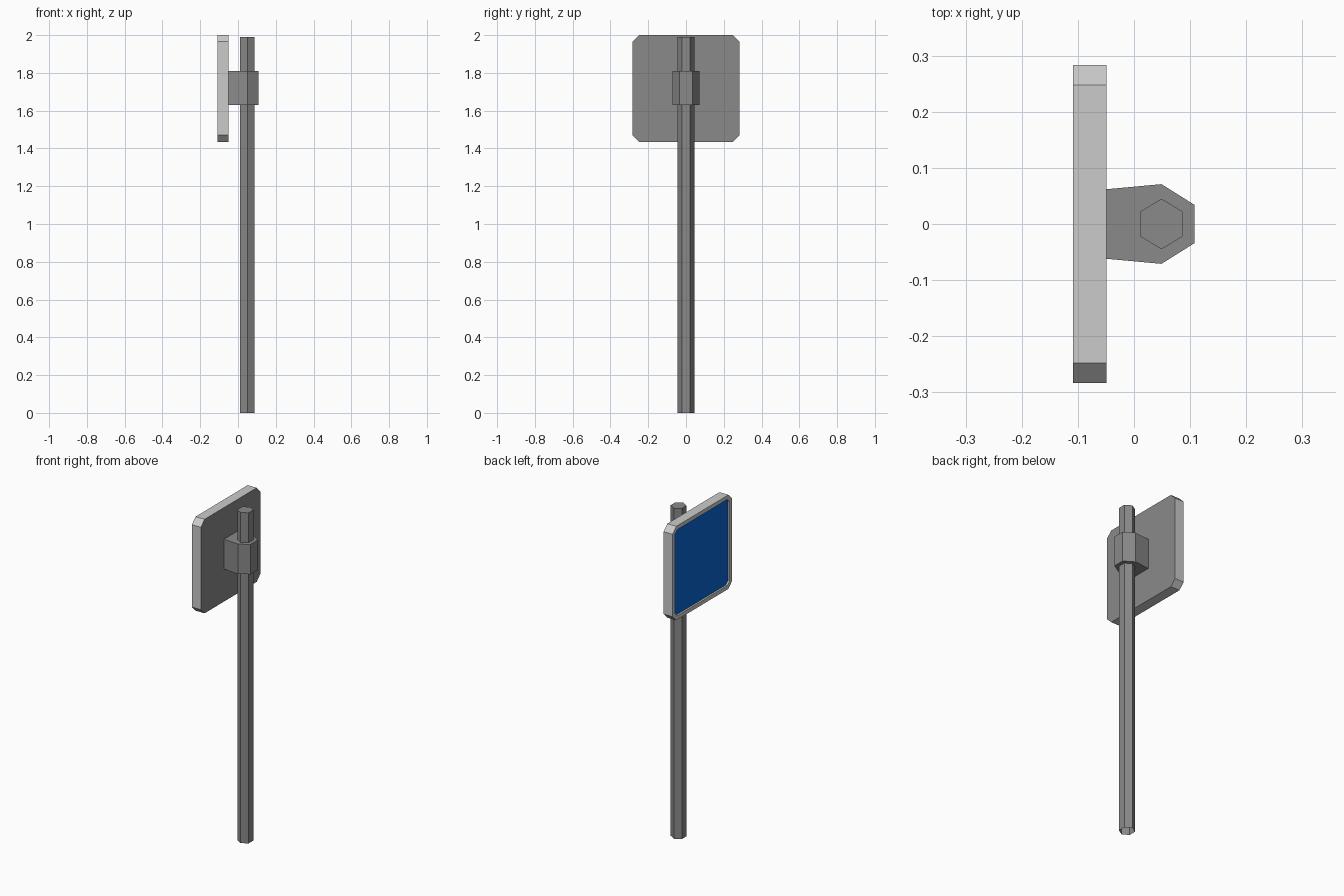
import bpy, bmesh, math
from mathutils import Vector

if "Cube" in bpy.data.objects:
    bpy.data.objects.remove(bpy.data.objects["Cube"])


def material(name, r, g, b):
    m = bpy.data.materials.new(name)
    m.diffuse_color = (r, g, b, 1)
    m.use_nodes = True
    m.node_tree.nodes["Principled BSDF"].inputs["Base Color"].default_value = m.diffuse_color
    return m


def finish(name, bm, mats):
    bmesh.ops.recalc_face_normals(bm, faces=bm.faces)
    mesh = bpy.data.meshes.new(name)
    bm.to_mesh(mesh)
    bm.free()
    obj = bpy.data.objects.new(name, mesh)
    bpy.context.collection.objects.link(obj)
    for m in mats:
        mesh.materials.append(m)
    return obj


def prism(points, direction):
    """Extrude a closed outline; returns bmesh, start cap and end cap."""
    bm = bmesh.new()
    start = bm.faces.new([bm.verts.new(p) for p in points])
    ext = bmesh.ops.extrude_face_region(bm, geom=[start], use_keep_orig=True)
    verts = [g for g in ext["geom"] if isinstance(g, bmesh.types.BMVert)]
    end = [g for g in ext["geom"] if isinstance(g, bmesh.types.BMFace)][0]
    bmesh.ops.translate(bm, verts=verts, vec=Vector(direction))
    return bm, start, end


dark = material("dark_metal", 0.255, 0.255, 0.255)
light = material("light_metal", 0.68, 0.68, 0.68)
blue = material("sign_blue", 0.002, 0.13, 0.64)
POLE_X = 0.049

# Hexagonal pole, open at the bottom
hexagon = [(POLE_X + 0.043 * math.cos(math.radians(30 + 60 * i)),
            0.045 * math.sin(math.radians(30 + 60 * i)), 0) for i in range(6)]
bm, bottom, top = prism(hexagon, (0, 0, 1.99))
bmesh.ops.delete(bm, geom=[bottom], context="FACES_ONLY")
finish("pole", bm, [dark])

# Clamp joining the pole to the sign
half = [(0.108, 0.034), (POLE_X, 0.071), (-0.049, 0.062)]
outline = half + [(x, -y) for x, y in reversed(half)]
bm, _, _ = prism([(x, y, 1.63) for x, y in outline], (0, 0, 0.18))
finish("clamp", bm, [dark])

# Sign board with cut corners, dark back and a recessed blue panel
R, C, ZC = 0.283, 0.035, 1.718
corner = [(R, R - C), (R - C, R)]
octagon = []
for i in range(4):
    a = i * math.pi / 2
    for y, z in corner:
        octagon.append((-0.049, y * math.cos(a) - z * math.sin(a),
                        ZC + y * math.sin(a) + z * math.cos(a)))
bm, back, front = prism(octagon, (-0.06, 0, 0))
bmesh.ops.recalc_face_normals(bm, faces=bm.faces)
bmesh.ops.inset_region(bm, faces=[front], thickness=0.024, use_even_offset=True)
bmesh.ops.inset_region(bm, faces=[front], thickness=0.0005, depth=-0.01)
back.material_index = 1
front.material_index = 2
finish("sign_board", bm, [light, dark, blue])
